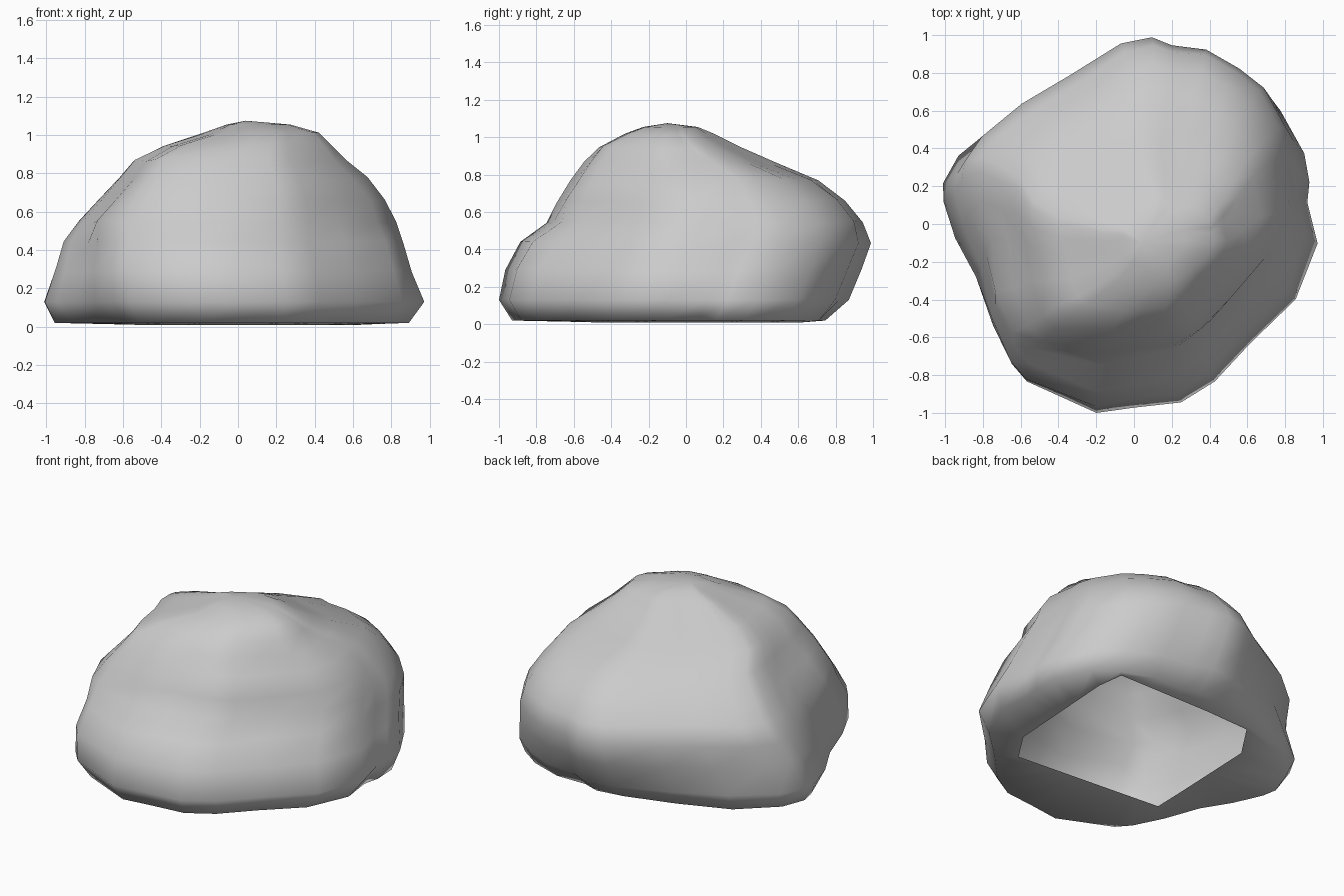
import bpy, bmesh, math
from mathutils import Vector, noise

if "Cube" in bpy.data.objects:
    bpy.data.objects.remove(bpy.data.objects["Cube"])

# Ground plan of the boulder (widest outline seen from above, counter-clockwise)
plan = [(0.97, -0.03), (0.90, 0.20), (0.90, 0.31), (0.86, 0.46), (0.73, 0.68),
        (0.60, 0.79), (0.42, 0.90), (0.23, 0.94), (0.12, 1.0), (-0.06, 0.97),
        (-0.36, 0.79), (-0.63, 0.62), (-0.87, 0.44), (-0.97, 0.30), (-0.98, 0.20),
        (-0.94, 0.0), (-0.84, -0.22), (-0.75, -0.50), (-0.65, -0.72), (-0.57, -0.82),
        (-0.20, -1.0), (0.0, -0.97), (0.25, -0.94), (0.43, -0.82), (0.62, -0.60),
        (0.86, -0.35)]

# Height, then left, right, front and back limits of each layer
layers = [(0.02, -0.87, 0.88, -0.93, 0.70), (0.13, -0.97, 0.97, -1.0, 0.85),
          (0.29, -0.93, 0.91, -0.95, 0.92), (0.44, -0.90, 0.87, -0.87, 0.98),
          (0.55, -0.83, 0.83, -0.71, 0.94), (0.66, -0.73, 0.76, -0.66, 0.84),
          (0.77, -0.62, 0.66, -0.58, 0.70), (0.86, -0.54, 0.56, -0.51, 0.47),
          (0.94, -0.39, 0.49, -0.44, 0.29), (1.015, -0.18, 0.42, -0.31, 0.13),
          (1.055, -0.06, 0.27, -0.22, 0.06)]

# Opening in the underside
hole = [(0.58, -0.51), (0.65, 0.62), (-0.50, 0.62), (-0.54, -0.42)]


def hole_radius(d):
    """Distance from the centre to the opening's edge in direction d."""
    for i, a in enumerate(hole):
        b = hole[(i + 1) % len(hole)]
        ex, ey = b[0] - a[0], b[1] - a[1]
        det = d.x * ey - d.y * ex
        if abs(det) < 1e-6:
            continue
        r = (a[0] * ey - a[1] * ex) / det
        s = (a[0] * d.y - a[1] * d.x) / det
        if r > 0 and -1e-6 <= s <= 1 + 1e-6:
            return r
    return 0.5


def corner_bulge(px, py, z):
    """Fills out or trims the four diagonal shoulders at height z."""
    d = Vector((px, py)).normalized()
    back_right = 0.18 if z < 0.1 else 0.07
    back_left = 0.22 if z < 0.1 else (0.10 if z < 0.2 else (-0.05 if z > 0.5 else 0.0))
    front_left = 0.16 if z > 0.5 else (0.05 if z > 0.2 else 0.0)
    front_right = 0.06 if z > 0.6 else 0.0
    total = 1.0
    for sx, sy, amount in ((1, 1, back_right), (-1, 1, back_left),
                           (-1, -1, front_left), (1, -1, front_right)):
        total += amount * max(0.0, (d.x * sx + d.y * sy) / math.sqrt(2)) ** 6
    return total


bm = bmesh.new()
rings = []
for k, (z, x0, x1, y0, y1) in enumerate(layers):
    ring = []
    for px, py in plan:
        f = corner_bulge(px, py, z)
        p = Vector(((x0 + x1) / 2 + f * px * (x1 - x0) / 1.95,
                    (y0 + y1) / 2 + f * py * (y1 - y0) / 2, z))
        # gentle weathering on the sides
        if 1 < k < len(layers) - 1:
            n = noise.noise(p * 3.0) * 0.02
            p += Vector((px * n, py * n, n))
        ring.append(bm.verts.new(p))
    rings.append(ring)

# Inner edge of the flat underside
rim = []
for v in rings[0]:
    d = Vector((v.co.x, v.co.y))
    r = min(hole_radius(d.normalized()), d.length * 0.97)
    d = d.normalized() * r
    rim.append(bm.verts.new((d.x, d.y, 0.01)))
rings.insert(0, rim)

# Skin and summit
n = len(plan)
for a, b in zip(rings, rings[1:]):
    for i in range(n):
        j = (i + 1) % n
        bm.faces.new((a[i], a[j], b[j], b[i]))
peak = bm.verts.new((0.04, -0.10, 1.075))
for i in range(n):
    bm.faces.new((rings[-1][i], rings[-1][(i + 1) % n], peak))

mesh = bpy.data.meshes.new("boulder")
bm.to_mesh(mesh)
bm.free()
boulder = bpy.data.objects.new("boulder", mesh)
bpy.context.collection.objects.link(boulder)
bpy.context.view_layer.objects.active = boulder
boulder.select_set(True)
bpy.ops.object.shade_smooth_by_angle(angle=math.radians(75))
